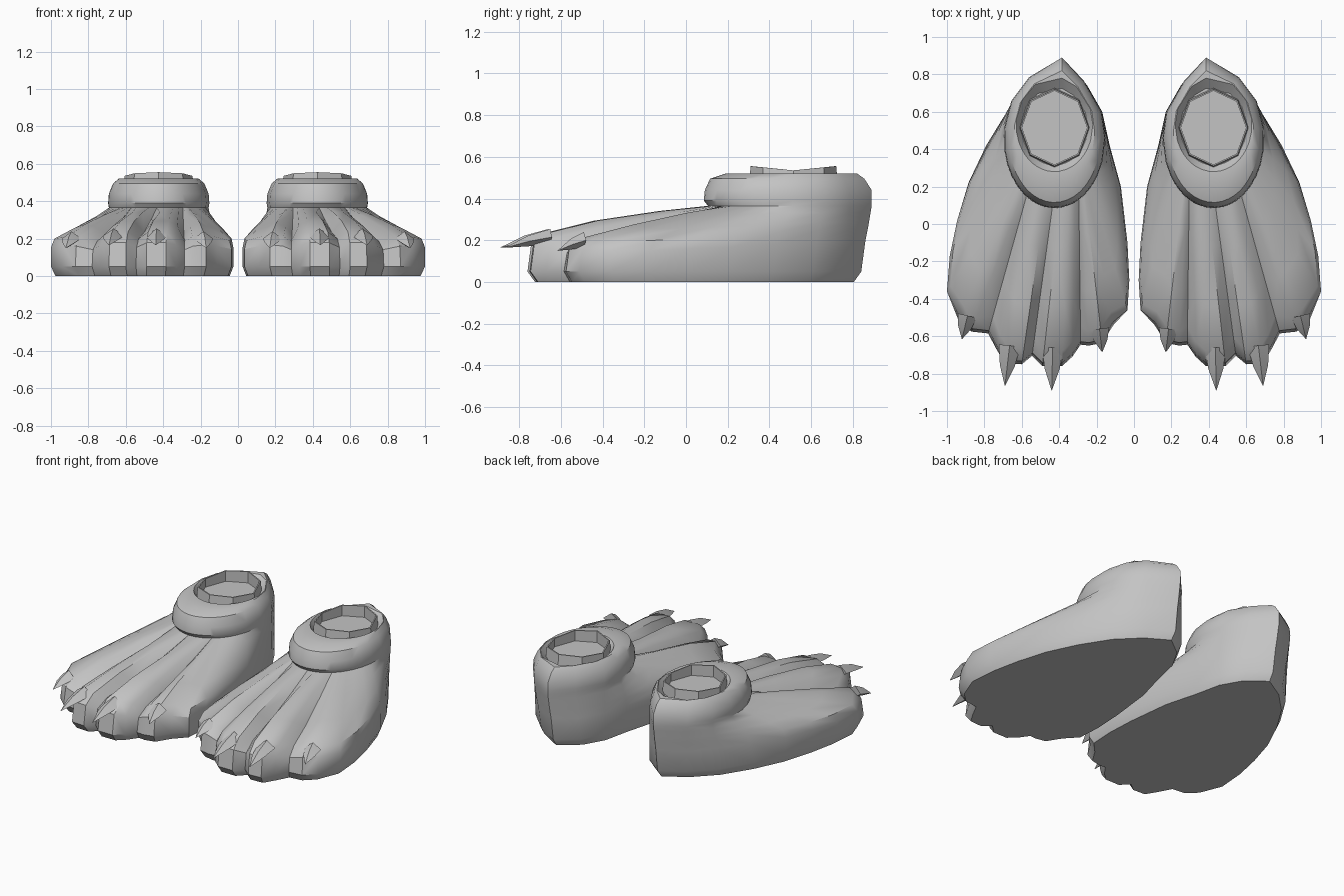
import bpy, bmesh, math
from mathutils import Vector

if "Cube" in bpy.data.objects:
    bpy.data.objects.remove(bpy.data.objects["Cube"])

grey = bpy.data.materials.new("stone_grey")
grey.diffuse_color = (0.55, 0.55, 0.55, 1)
grey.use_nodes = True
grey.node_tree.nodes["Principled BSDF"].inputs["Base Color"].default_value = grey.diffuse_color


def finish(name, bm, angle):
    """Turn a bmesh into a mirrored, shaded object."""
    bmesh.ops.recalc_face_normals(bm, faces=bm.faces[:])
    me = bpy.data.meshes.new(name)
    bm.to_mesh(me)
    bm.free()
    me.materials.append(grey)
    ob = bpy.data.objects.new(name, me)
    bpy.context.collection.objects.link(ob)
    m = ob.modifiers.new("pair", 'MIRROR')
    m.use_mirror_merge = False
    bpy.ops.object.select_all(action='DESELECT')
    ob.select_set(True)
    bpy.context.view_layer.objects.active = ob
    bpy.ops.object.shade_smooth_by_angle(angle=math.radians(angle))
    return ob


def loft(bm, rings, cap_start=True, cap_end=True):
    """Skin a list of equal-length closed rings."""
    vs = [[bm.verts.new(p) for p in r] for r in rings]
    n = len(vs[0])
    for a, b in zip(vs, vs[1:]):
        for i in range(n):
            j = (i + 1) % n
            bm.faces.new((a[i], a[j], b[j], b[i]))
    if cap_start:
        bm.faces.new(vs[0])
    if cap_end:
        bm.faces.new(vs[-1])


# Foot outline: x, y, top edge height, angle around the ankle (heel = 90)
outline = [
    (.38, .84, .26, 90), (.25, .74, .25, 125), (.17, .60, .25, 158), (.13, .42, .24, 180),
    (.07, .20, .22, 200), (.035, -.10, .21, 212), (.025, -.30, .20, 218), (.035, -.46, .19, 224),
    (.11, -.54, .21, 229), (.17, -.635, .22, 233), (.24, -.65, .21, 237), (.285, -.645, .185, 241),
    (.33, -.71, .22, 246), (.385, -.76, .235, 253), (.49, -.76, .235, 263), (.545, -.705, .20, 272),
    (.60, -.75, .235, 281), (.69, -.745, .235, 290), (.735, -.67, .22, 297), (.78, -.585, .185, 303),
    (.87, -.575, .21, 308), (.94, -.51, .21, 314), (1.0, -.36, .20, 320), (.985, -.17, .20, 328),
    (.945, .02, .21, 338), (.885, .22, .22, 350), (.79, .42, .24, 368), (.67, .61, .25, 392),
    (.53, .75, .25, 420)]
grooves = {11, 15, 19}
ridges = {9, 13, 14, 16, 17, 21}
centre = Vector((.45, .05))


def ankle(rx, ry, z, heel, cy=.46, front=None):
    """Ring around the ankle, pointed at the heel; front sets the forward radius."""
    pts = []
    for i, (_, _, _, a) in enumerate(outline):
        a = math.radians(a)
        r = front if front and math.sin(a) < 0 else ry
        y = cy + r * math.sin(a) + (heel if i == 0 else 0)
        pts.append(Vector((.425 - (.04 if i == 0 else 0) + rx * math.cos(a), y, z)))
    return pts


base = ankle(.268, .375, .365, .055, front=.355)
sole, lip, side, top, mid1, mid2 = [], [], [], [], [], []
for i, (x, y, h, a) in enumerate(outline):
    k = min(max((y - .2) / .5, 0), 1)
    p, q = Vector((x, y)), base[i]
    toe = 7 < i < 22
    s = (.095 if toe else .05) + .6 * k + (.03 if i in grooves else 0)
    sole.append((centre + (p - centre) * .955).to_3d())
    lip.append(Vector((x, y, .05)))
    side.append(p.lerp(q.xy, (.02 if toe else 0) + .4 * k).to_3d() + Vector((0, 0, h * .76)))
    t = p.lerp(q.xy, s).to_3d() + Vector((0, 0, h))
    top.append(t)
    for ring, f, lift in ((mid1, .3, .022), (mid2, .7, .016)):
        m = t.lerp(q, f)
        m.z += lift * (-.8 if i in grooves else .9 if i in ridges else .3) * (1 - k)
        ring.append(m)

# Foot body rising into the ankle collar, sinking to the opening
bm = bmesh.new()
loft(bm, [sole, lip, side, top, mid1, mid2, base,
          ankle(.272, .375, .39, .055), ankle(.268, .37, .44, .06),
          ankle(.245, .345, .495, .05), ankle(.215, .30, .52, .03, .49),
          ankle(.205, .25, .52, 0, .53), ankle(.178, .205, .475, 0, .52)])
finish("foot", bm, 35)


# Eight-sided cuff standing in the opening, open on top
def octagon(rx, ry, z, dip):
    return [Vector((.425 + rx * math.cos(a), .515 + ry * math.sin(a),
                    z + dip * abs(math.sin(a))))
            for a in (math.radians(90 + 45 * i) for i in range(8))]


bm = bmesh.new()
loft(bm, [octagon(.188, .213, .47, 0), octagon(.182, .205, .535, .02),
          octagon(.174, .197, .535, .02), octagon(.174, .197, .48, 0)], False, True)
finish("ankle_cuff", bm, 20)

# Curved claws: base centre, tip, half width
claws = [((.185, -.56, .20), (.17, -.685, .15), .045),
         ((.435, -.66, .215), (.44, -.89, .165), .05),
         ((.665, -.65, .215), (.69, -.865, .165), .05),
         ((.89, -.49, .20), (.92, -.615, .15), .045)]
bm = bmesh.new()
for b, t, w in claws:
    b, t = Vector(b), Vector(t)
    across = Vector((t.y - b.y, b.x - t.x, 0)).normalized()
    rings = []
    for f, s, up in ((0, 1.15, 0), (.5, .8, .005), (1, .02, 0)):
        c = b.lerp(t, f) + Vector((0, 0, up))
        rings.append([c + across * w * s, c + Vector((0, 0, .034 * s)),
                      c - across * w * s, c - Vector((0, 0, .03 * s))])
    loft(bm, rings)
finish("claws", bm, 25)
